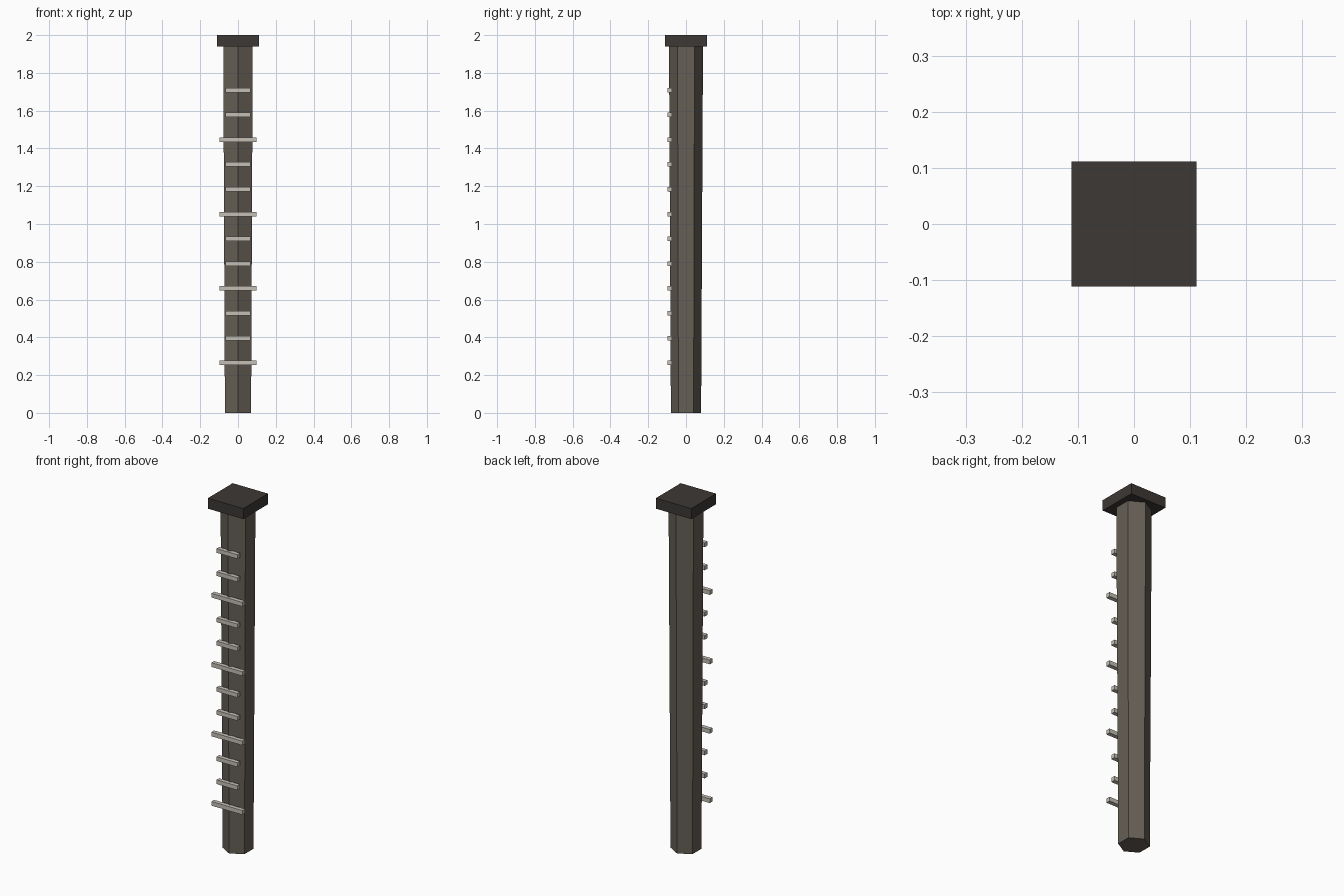
import bpy
import math

if "Cube" in bpy.data.objects:
    bpy.data.objects.remove(bpy.data.objects["Cube"])


def material(name, rgb):
    m = bpy.data.materials.new(name)
    m.diffuse_color = (*rgb, 1)
    m.use_nodes = True
    m.node_tree.nodes["Principled BSDF"].inputs["Base Color"].default_value = m.diffuse_color
    return m


def finish(name, mat):
    ob = bpy.context.object
    ob.name = name
    bpy.ops.object.transform_apply(location=False, rotation=True, scale=True)
    ob.data.materials.append(mat)
    return ob


def box(name, center, size, mat):
    bpy.ops.mesh.primitive_cube_add(size=1, location=center)
    bpy.context.object.scale = size
    return finish(name, mat)


wood = material("weathered_brown", (0.13, 0.113, 0.09))
dark = material("dark_brown", (0.045, 0.04, 0.036))
pale = material("pale_grey", (0.56, 0.53, 0.47))

CAP_BOTTOM = 1.94

# Hexagonal post, slightly wider at the top, with corners facing front and back
bpy.ops.mesh.primitive_cone_add(vertices=6, radius1=0.08, radius2=0.09,
                                depth=CAP_BOTTOM, location=(0, 0, CAP_BOTTOM / 2))
finish("post", wood)

# Square cap
box("cap", (0, 0, (CAP_BOTTOM + 2) / 2), (0.222, 0.222, 2 - CAP_BOTTOM), dark)

# Measuring bars up the front; every third one is longer
for i in range(12):
    long_bar = i % 3 == 0
    box(f"{'long' if long_bar else 'short'}_bar_{i + 1}",
        (0, -0.087, 0.265 + i * 0.1313),
        (0.194 if long_bar else 0.13, 0.024, 0.024), pale)
